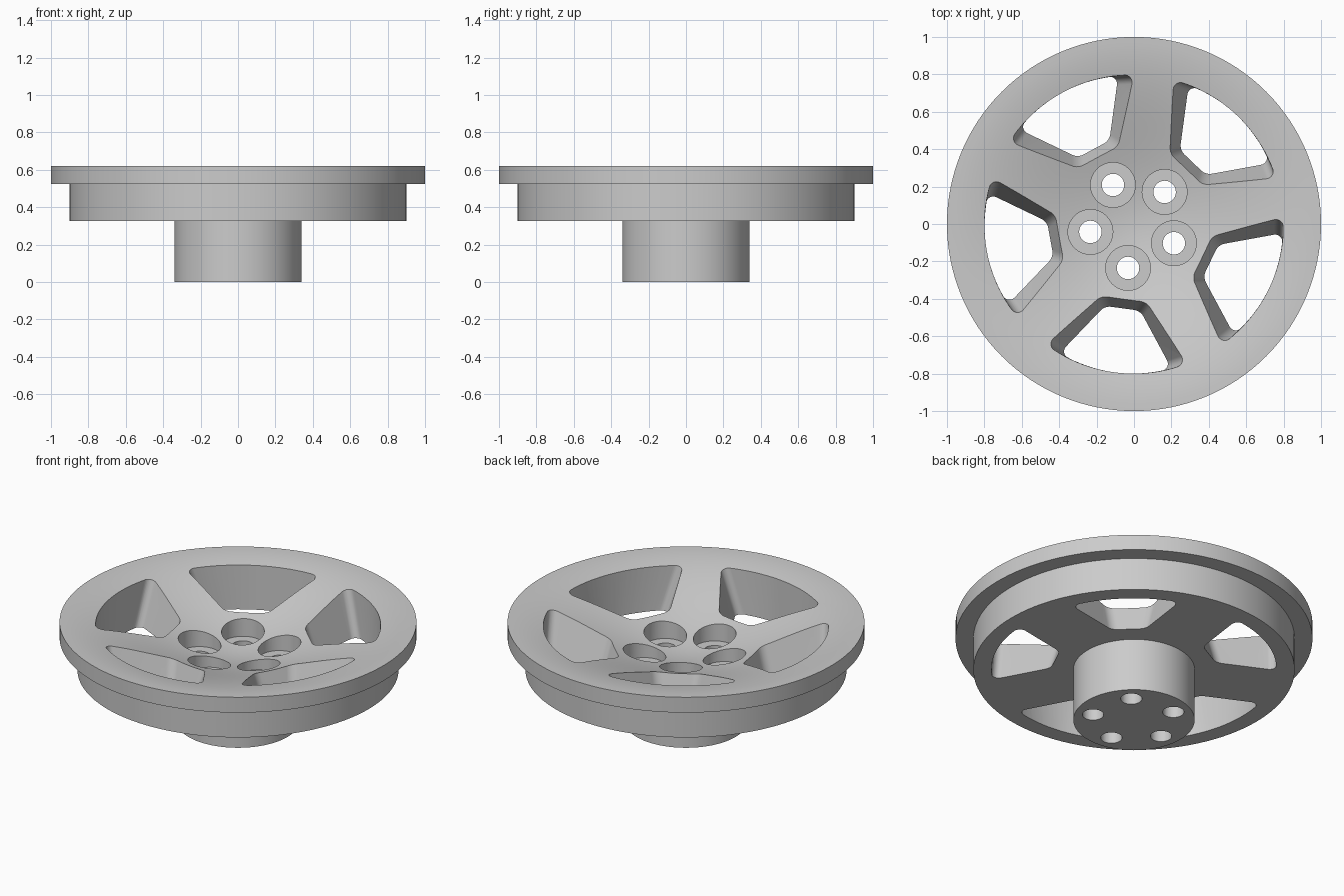
import bpy, bmesh, math
from mathutils import Vector, Matrix

if "Cube" in bpy.data.objects:
    bpy.data.objects.remove(bpy.data.objects["Cube"], do_unlink=True)

COUNT = 5
PHASE = math.radians(-97.7)      # direction of the first window and bolt hole
TIP_R = 0.8                      # outer radius of the windows
FLOOR_Z = 0.325                  # underside of the drum
DRAFT = 0.3                      # window walls lean outward going up


def new_object(name, bm):
    bmesh.ops.recalc_face_normals(bm, faces=bm.faces)
    mesh = bpy.data.meshes.new(name)
    bm.to_mesh(mesh)
    bm.free()
    obj = bpy.data.objects.new(name, mesh)
    bpy.context.collection.objects.link(obj)
    return obj


def revolve(bm, profile, steps, matrix=Matrix()):
    """Spin a closed (radius, z) profile that starts and ends on the axis."""
    verts = [bm.verts.new((r, 0, z)) for r, z in profile]
    edges = [bm.edges.new(pair) for pair in zip(verts, verts[1:])]
    made = bmesh.ops.spin(bm, geom=verts + edges, cent=(0, 0, 0), axis=(0, 0, 1),
                          angle=math.tau, steps=steps, use_duplicate=False)
    bmesh.ops.remove_doubles(bm, verts=bm.verts, dist=0.0001)
    new = [v for v in bm.verts if not v.tag]
    bmesh.ops.transform(bm, matrix=matrix, verts=new)
    for v in bm.verts:
        v.tag = True


def fillet(start, corner, end, steps=8):
    """Round a corner with a circular arc between two tangent points."""
    a, b = (start - corner).normalized(), (end - corner).normalized()
    weight = math.sin(a.angle(b) / 2)
    points = []
    for i in range(steps + 1):
        t = i / steps
        k0, k1, k2 = (1 - t) ** 2, 2 * t * (1 - t) * weight, t * t
        points.append((start * k0 + corner * k1 + end * k2) / (k0 + k1 + k2))
    return points


def window_outline(z):
    """Half outline from the inner edge to the tip arc, then mirrored."""
    grow = DRAFT * (z - FLOOR_Z)
    side = Vector((math.cos(math.pi / COUNT), math.sin(math.pi / COUNT)))
    normal = Vector((-side.y, side.x))
    base = normal * (grow - 0.19)
    inner_u = 0.455 - grow
    inner = base + side * ((inner_u - base.x) / side.x)
    tip = base + side * math.sqrt(TIP_R ** 2 - base.length_squared)
    tip_angle = math.atan2(tip.y, tip.x)
    cut = 0.05
    arc_angle = tip_angle - cut / TIP_R
    on_arc = lambda a: Vector((math.cos(a), math.sin(a))) * TIP_R
    half = fillet(inner - Vector((0, 0.035)), inner, inner + side * 0.035)
    half += fillet(tip - side * cut, tip, on_arc(arc_angle))
    half += [on_arc(arc_angle * (1 - i / 10)) for i in range(1, 10)]
    mirrored = [Vector((p.x, -p.y)) for p in reversed(half)]
    return half + [on_arc(0)] + mirrored


def add_window(bm, matrix):
    rings = []
    for z in (0.25, 0.7):
        rings.append([bm.verts.new(matrix @ Vector((p.x, p.y, z)))
                      for p in window_outline(z)])
    low, high = rings
    n = len(low)
    for i in range(n):
        j = (i + 1) % n
        bm.faces.new((low[i], low[j], high[j], high[i]))
    bm.faces.new(low[::-1])
    bm.faces.new(high)
    for v in low + high:
        v.tag = True


# Rim body: dished face, stepped drum and hub in one turned profile
dish = []
for i in range(25):
    r = i / 24
    dish.append((r, 0.415 + 0.205 * r * r * (3 - 2 * r)))
bm = bmesh.new()
revolve(bm, dish + [(1, 0.525), (0.9, 0.525), (0.9, FLOOR_Z), (0.34, FLOOR_Z),
                    (0.34, 0), (0, 0)], 128)
rim = new_object("wheel_rim", bm)

# Cutter: tapered windows and counterbored bolt holes
bm = bmesh.new()
for k in range(COUNT):
    turn = Matrix.Rotation(PHASE + k * math.tau / COUNT, 4, 'Z')
    add_window(bm, turn)
    revolve(bm, [(0, -0.1), (0.06, -0.1), (0.06, 0.365), (0.12, 0.365),
                 (0.12, 0.7), (0, 0.7)], 40,
            turn @ Matrix.Translation((0.237, 0, 0)))
cutter = new_object("opening_cutter", bm)
cutter.hide_render = True

cut = rim.modifiers.new("openings", 'BOOLEAN')
cut.operation = 'DIFFERENCE'
cut.solver = 'EXACT'
cut.object = cutter
bpy.ops.object.select_all(action='DESELECT')
bpy.context.view_layer.objects.active = rim
rim.select_set(True)
bpy.ops.object.modifier_apply(modifier=cut.name)
bpy.data.objects.remove(cutter, do_unlink=True)

# Plain metal colour
grey = bpy.data.materials.new("light_grey_metal")
grey.use_nodes = True
colour = (0.6, 0.6, 0.6, 1)
grey.diffuse_color = colour
grey.node_tree.nodes["Principled BSDF"].inputs["Base Color"].default_value = colour
rim.data.materials.clear()
rim.data.materials.append(grey)
bpy.ops.object.shade_smooth_by_angle(angle=math.radians(30))
